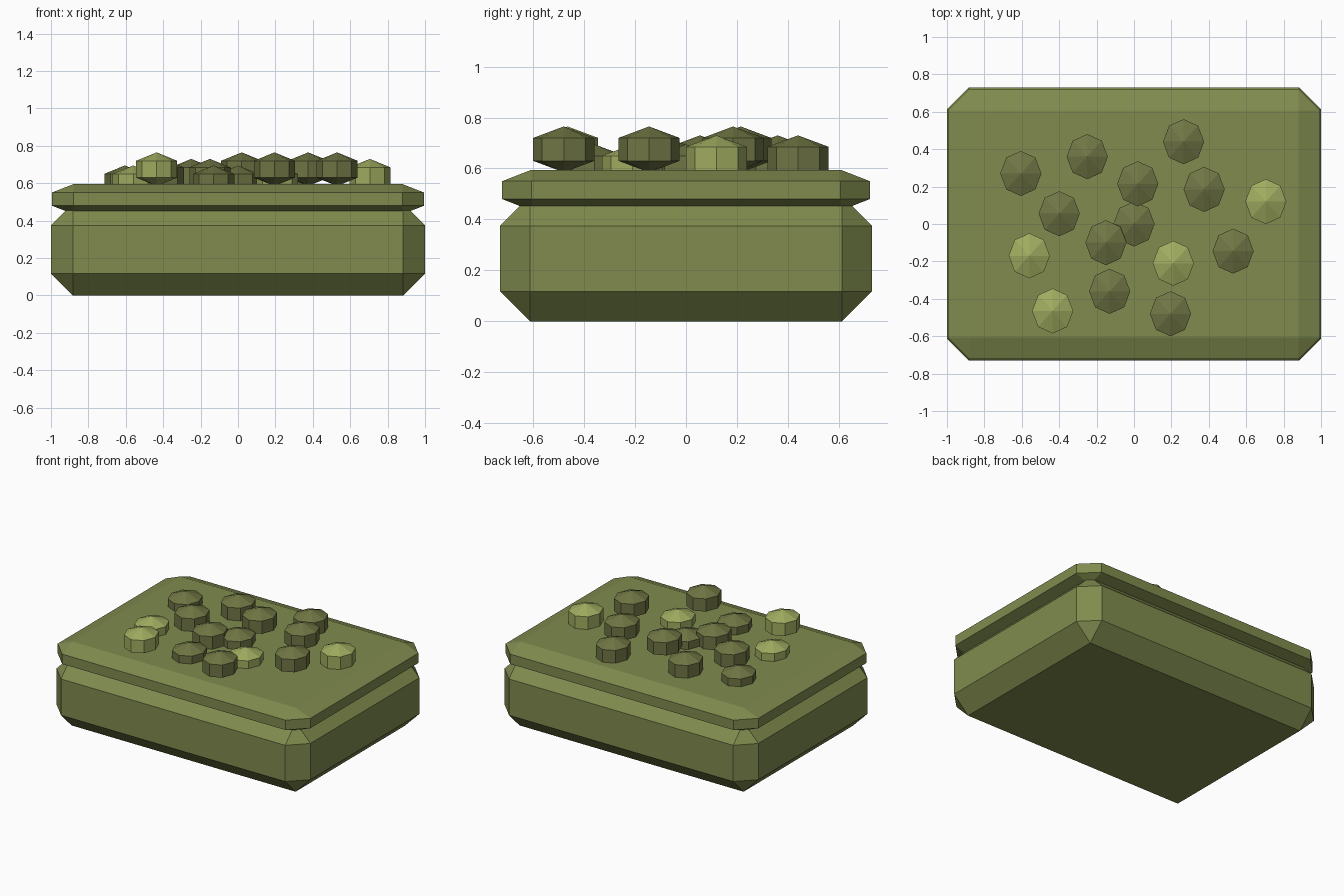
import bpy, bmesh
from mathutils import Matrix

old = bpy.data.objects.get("Cube")
if old:
    bpy.data.objects.remove(old, do_unlink=True)


def material(name, rgb):
    m = bpy.data.materials.new(name)
    m.use_nodes = True
    m.diffuse_color = (*rgb, 1)
    m.node_tree.nodes["Principled BSDF"].inputs["Base Color"].default_value = (*rgb, 1)
    return m


olive = material("olive", (0.214, 0.258, 0.076))
dark_olive = material("dark olive", (0.162, 0.181, 0.058))
pale_olive = material("pale olive", (0.352, 0.413, 0.117))


def add_object(name, bm, mat):
    mesh = bpy.data.meshes.new(name)
    bm.to_mesh(mesh)
    bm.free()
    mesh.materials.append(mat)
    bpy.context.collection.objects.link(bpy.data.objects.new(name, mesh))


# Box with every edge chamfered; squash flattens the chamfer vertically
def chamfered_box(name, half_x, half_y, bottom, top, chamfer, squash=1.0):
    bm = bmesh.new()
    bmesh.ops.create_cube(bm, size=2)
    half_z = (top - bottom) / 2
    bmesh.ops.scale(bm, vec=(half_x, half_y, half_z / squash), verts=bm.verts)
    bmesh.ops.bevel(bm, geom=bm.edges[:], offset=chamfer, segments=1, affect='EDGES')
    bmesh.ops.scale(bm, vec=(1, 1, squash), verts=bm.verts)
    bmesh.ops.translate(bm, vec=(0, 0, bottom + half_z), verts=bm.verts)
    add_object(name, bm, olive)


# Low octagonal bud: a very coarse sphere
def bud(name, x, y, top, mat):
    bm = bmesh.new()
    bmesh.ops.create_uvsphere(bm, u_segments=8, v_segments=3, radius=1)
    bmesh.ops.transform(bm, matrix=Matrix.Diagonal((0.127, 0.139, 0.09, 1)), verts=bm.verts)
    bmesh.ops.translate(bm, vec=(x, y, top - 0.09), verts=bm.verts)
    add_object(name, bm, mat)


# Main block and the lid
chamfered_box("base", 1.0, 0.73, 0.0, 0.492, 0.117)
chamfered_box("lid", 0.995, 0.722, 0.435, 0.595, 0.115, squash=0.39)

# Scattered buds at three heights
HIGH, MID, LOW = 0.765, 0.73, 0.695
dark_buds = [
    (-0.605, 0.27, LOW), (-0.25, 0.36, MID), (0.265, 0.44, MID), (0.02, 0.215, HIGH),
    (0.375, 0.185, HIGH), (-0.4, 0.055, MID), (0, 0, LOW), (-0.15, -0.1, MID),
    (0.53, -0.145, HIGH), (-0.13, -0.36, LOW), (0.195, -0.48, HIGH),
]
pale_buds = [(0.705, 0.12, MID), (-0.56, -0.17, LOW), (0.21, -0.21, LOW), (-0.435, -0.465, HIGH)]
for kind, mat, spots in (("dark", dark_olive, dark_buds), ("pale", pale_olive, pale_buds)):
    for i, (x, y, top) in enumerate(spots, 1):
        bud(f"{kind}_bud_{i}", x, y, top, mat)
